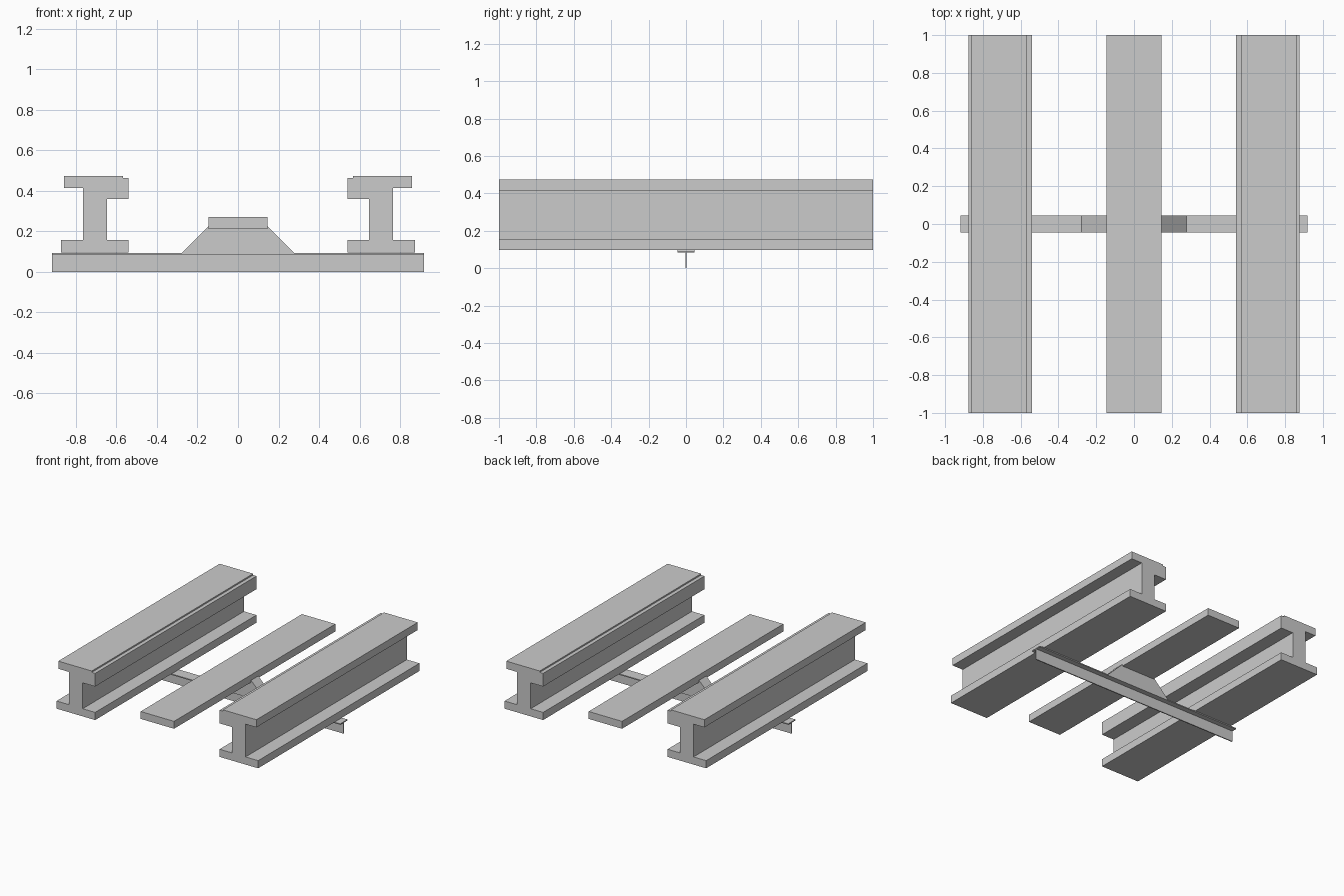
import bpy, bmesh

if "Cube" in bpy.data.objects:
    bpy.data.objects.remove(bpy.data.objects["Cube"])


def extrude_profile(name, points, y0, y1):
    """Extrude a closed (x, z) outline along y."""
    bm = bmesh.new()
    face = bm.faces.new([bm.verts.new((x, y0, z)) for x, z in points])
    result = bmesh.ops.extrude_face_region(bm, geom=[face])
    verts = [v for v in result["geom"] if isinstance(v, bmesh.types.BMVert)]
    bmesh.ops.translate(bm, verts=verts, vec=(0, y1 - y0, 0))
    bmesh.ops.recalc_face_normals(bm, faces=bm.faces)
    mesh = bpy.data.meshes.new(name)
    bm.to_mesh(mesh)
    bm.free()
    obj = bpy.data.objects.new(name, mesh)
    bpy.context.collection.objects.link(obj)
    return obj


def bar(name, half_x, half_y, z0, z1):
    """Rectangular bar centred on x and y."""
    outline = [(-half_x, z0), (half_x, z0), (half_x, z1), (-half_x, z1)]
    return extrude_profile(name, outline, -half_y, half_y)


# Side rails: I-section with a stepped, deeper inner lip
rail = [
    (0.540, 0.097), (0.875, 0.097), (0.875, 0.157), (0.766, 0.157),
    (0.766, 0.414), (0.860, 0.414), (0.860, 0.474), (0.569, 0.474),
    (0.569, 0.463), (0.540, 0.463), (0.540, 0.360), (0.648, 0.360),
    (0.648, 0.157), (0.540, 0.157),
]
for side, sign in (("right", 1), ("left", -1)):
    extrude_profile(side + "_rail", [(sign * x, z) for x, z in rail], -1, 1)

# Flat centre rail
bar("centre_rail", 0.145, 1.0, 0.212, 0.270)

# T-section cross beam under the rails
bar("cross_beam_web", 0.919, 0.004, 0.0, 0.086)
bar("cross_beam_flange", 0.919, 0.045, 0.085, 0.093)

# Sloped block carrying the centre rail
support = [(-0.28, 0.092), (0.28, 0.092), (0.142, 0.230), (-0.142, 0.230)]
extrude_profile("centre_support", support, -0.045, 0.045)
